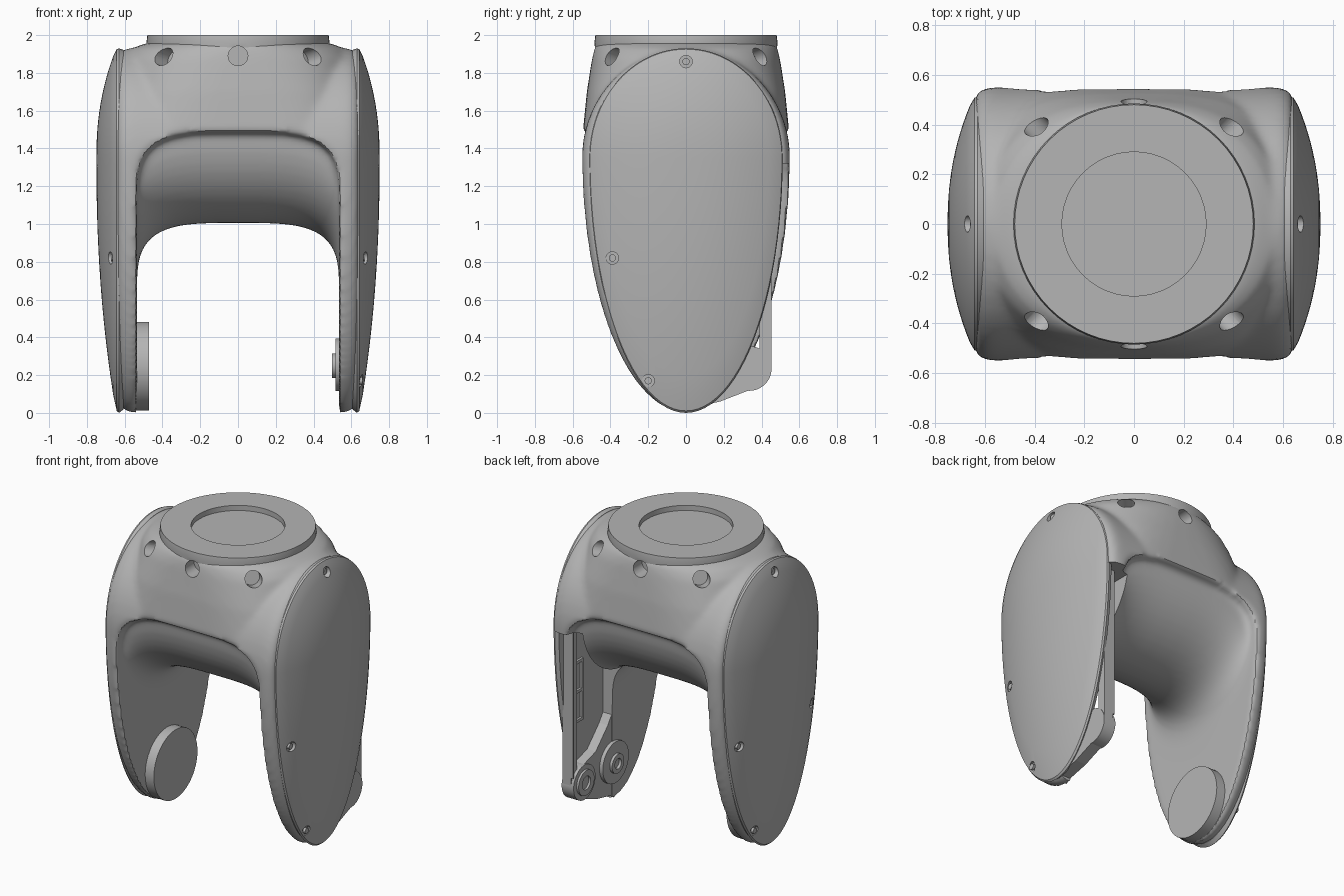
import bpy, bmesh, math
from mathutils import Vector

cube = bpy.data.objects.get("Cube")
if cube:
    bpy.data.objects.remove(cube)

grey = bpy.data.materials.new("satin grey")
grey.use_nodes = True
grey.diffuse_color = (0.46, 0.46, 0.46, 1)
grey.node_tree.nodes["Principled BSDF"].inputs["Base Color"].default_value = (0.46, 0.46, 0.46, 1)


def finish(name, bm):
    bmesh.ops.recalc_face_normals(bm, faces=bm.faces)
    mesh = bpy.data.meshes.new(name)
    bm.to_mesh(mesh)
    bm.free()
    mesh.materials.append(grey)
    obj = bpy.data.objects.new(name, mesh)
    bpy.context.collection.objects.link(obj)
    return obj


def loft(name, rings):
    """Skin a row of closed rings and cap both ends."""
    bm = bmesh.new()
    rows = [[bm.verts.new(p) for p in ring] for ring in rings]
    for a, b in zip(rows, rows[1:]):
        for i in range(len(a)):
            j = (i + 1) % len(a)
            bm.faces.new((a[i], a[j], b[j], b[i]))
    bm.faces.new(rows[0])
    bm.faces.new(rows[-1])
    return finish(name, bm)


def cylinder(name, start, end, r, sides=32):
    start, end = Vector(start), Vector(end)
    axis = end - start
    u = axis.orthogonal().normalized()
    v = axis.cross(u).normalized()
    angles = [math.tau * i / sides for i in range(sides)]
    return loft(name, [[c + r * (u * math.cos(a) + v * math.sin(a)) for a in angles]
                       for c in (start, end)])


def box(name, lo, hi):
    return loft(name, [[(x, lo[1], lo[2]), (x, hi[1], lo[2]), (x, hi[1], hi[2]), (x, lo[1], hi[2])]
                       for x in (lo[0], hi[0])])


def activate(obj):
    bpy.ops.object.select_all(action='DESELECT')
    obj.select_set(True)
    bpy.context.view_layer.objects.active = obj


def modify(obj, kind, **settings):
    activate(obj)
    mod = obj.modifiers.new(kind, kind)
    for key, value in settings.items():
        setattr(mod, key, value)
    bpy.ops.object.modifier_apply(modifier=mod.name)


def boolean(obj, other, operation='DIFFERENCE', keep=False):
    modify(obj, 'BOOLEAN', object=other, operation=operation)
    if not keep:
        bpy.data.objects.remove(other)


def smooth(obj, angle=35):
    activate(obj)
    bpy.ops.object.shade_smooth_by_angle(angle=math.radians(angle))


# Side outline: two half ellipses joined at their widest height
MID, UP, DOWN = 1.35, 0.58, 1.35


def outline(x, scale, half_width):
    ring = []
    for i in range(96):
        a = math.tau * i / 96
        s = math.sin(a)
        ring.append((x, half_width * scale * math.cos(a),
                     MID + scale * s * (UP if s > 0 else DOWN)))
    return ring


# Body: the outline run across x, with rounded ends
ends = [(0.64, 0.93), (0.625, 0.97), (0.59, 0.995), (0.55, 1.0)]
stations = [(-x, s) for x, s in ends] + [(x, s) for x, s in reversed(ends)]
body = loft("fork_body", [outline(x, s, 0.55) for x, s in stations])


# Flared neck, round at the top and squarer lower down
def neck_ring(z, rx, ry, n):
    ring = []
    for i in range(64):
        a = math.tau * i / 64
        c, s = math.cos(a), math.sin(a)
        ring.append((rx * math.copysign(abs(c) ** (2 / n), c),
                     ry * math.copysign(abs(s) ** (2 / n), s), z))
    return ring


neck = loft("neck", [neck_ring(*r) for r in (
    (1.96, 0.48, 0.475, 2), (1.93, 0.56, 0.485, 2.1), (1.88, 0.6, 0.497, 2.3),
    (1.7, 0.62, 0.525, 3), (1.5, 0.62, 0.545, 4), (1.35, 0.62, 0.545, 4))])
boolean(body, neck, 'UNION')


# Arch between the arms, leaving a rounded cross bar that hangs lowest at y = 0
def arch_ring(y):
    lift = 0.48 * (1 - math.sqrt(max(0, 1 - (y / 0.48) ** 2)))
    ring = [(-0.535, y, -0.3)]
    for i in range(41):
        a = math.pi * (1 - i / 40)
        c = math.cos(a)
        ring.append((0.535 * math.copysign(abs(c) ** 0.55, c), y,
                     0.62 + lift + 0.385 * math.sin(a) ** 0.55))
    return ring + [(0.535, y, -0.3)]


depths = [0.48 * math.sin(math.pi / 2 * i / 14) for i in range(-14, 15)]
boolean(body, loft("arch_cutter", [arch_ring(y) for y in [-0.8] + depths + [0.8]]))
modify(body, 'REMESH', mode='VOXEL', voxel_size=0.018)
modify(body, 'SMOOTH', factor=0.5, iterations=8)

# Top mounting ring with a shallow recess
ring = loft("top_ring", [neck_ring(z, r, r, 2) for z, r in ((1.9, 0.478), (1.96, 0.485), (2.0, 0.48))])
recess = cylinder("recess_cutter", (0, 0, 1.965), (0, 0, 2.1), 0.29, 48)
boolean(body, recess, keep=True)
boolean(ring, recess)

# Six bored holes around the neck
for dx, dy in ((0, 1), (0, -1), (1, 1), (1, -1), (-1, 1), (-1, -1)):
    tilt = 0.25 if dx else 0
    d = Vector((dx, dy, 0)).normalized()
    hit = d * (0.57 if dx else 0.5) + Vector((0, 0, 1.89))
    d = (d + Vector((0, 0, tilt))).normalized()
    hole = cylinder("hole_cutter", hit - d * 0.1, hit + d * 0.2, 0.052)
    boolean(body, hole, keep=True)
    boolean(ring, hole)

# Open rear half of the left arm
boolean(body, box("arm_cutter", (0.45, 0.03, -0.2), (0.75, 0.8, 1.32)))
smooth(body)
smooth(ring)

# Domed side covers with screws in counterbored holes
for side, label in ((1, "left"), (-1, "right")):
    profile = [(0.605, 0.985), (0.63, 1.0), (0.642, 0.992)]
    profile += [(0.645 + 0.105 * (1 - (i / 14) ** 2.2), i / 14) for i in range(13, 0, -1)]
    profile += [(0.75, 0.02)]
    cover = loft(label + "_cover", [outline(side * x, s, 0.512) for x, s in profile])
    spots = [(0, 1.86, 0.667), (-0.39, 0.82, 0.68), (-0.2, 0.17, 0.667)]
    if side < 0:
        spots.append((0.39, 0.82, 0.68))
    for n, (y, z, x) in enumerate(spots):
        y *= side
        boolean(cover, cylinder("screw_cutter", (side * (x - 0.025), y, z), (side * (x + 0.2), y, z), 0.033))
        screw = cylinder(f"{label}_screw_{n}", (side * (x - 0.04), y, z), (side * (x - 0.008), y, z), 0.019, 20)
        smooth(screw)
    smooth(cover)


# Turned parts along x on the inside of the arms
def turned(name, y, z, x0, x1, r, bore=0):
    part = cylinder(name, (x0, y, z), (x1, y, z), r, 48)
    if bore:
        boolean(part, cylinder("bore_cutter", (x0 - 0.1, y, z), (x0 + 0.04, y, z), bore))
    smooth(part)


turned("right_pivot_disc", 0, 0.247, -0.56, -0.47, 0.235)
turned("left_pivot_flange", 0.02, 0.255, 0.515, 0.6, 0.14)
turned("left_pivot_boss", 0.02, 0.25, 0.497, 0.55, 0.065, 0.035)
turned("pulley_housing", 0.335, 0.235, 0.53, 0.62, 0.118)
turned("pulley_bearing", 0.335, 0.235, 0.515, 0.56, 0.085, 0.045)

# Frame inside the open arm
web = [(0.0, 0.62), (0.07, 0.52), (0.2, 0.39), (0.335, 0.35), (0.335, 0.12), (0.18, 0.06), (0.0, 0.02)]
loft("lower_web", [[(x, y, z) for y, z in web] for x in (0.54, 0.62)])
box("rear_strut", (0.55, 0.39, 0.235), (0.615, 0.452, 1.34))
box("strut_flange", (0.535, 0.44, 0.3), (0.56, 0.452, 1.34))
for n in range(3):
    z = 0.62 + 0.2 * n
    box(f"cross_rib_{n}", (0.59, 0.26, z), (0.612, 0.4, z + 0.02))
box("rib_post", (0.59, 0.26, 0.62), (0.612, 0.275, 1.04))
